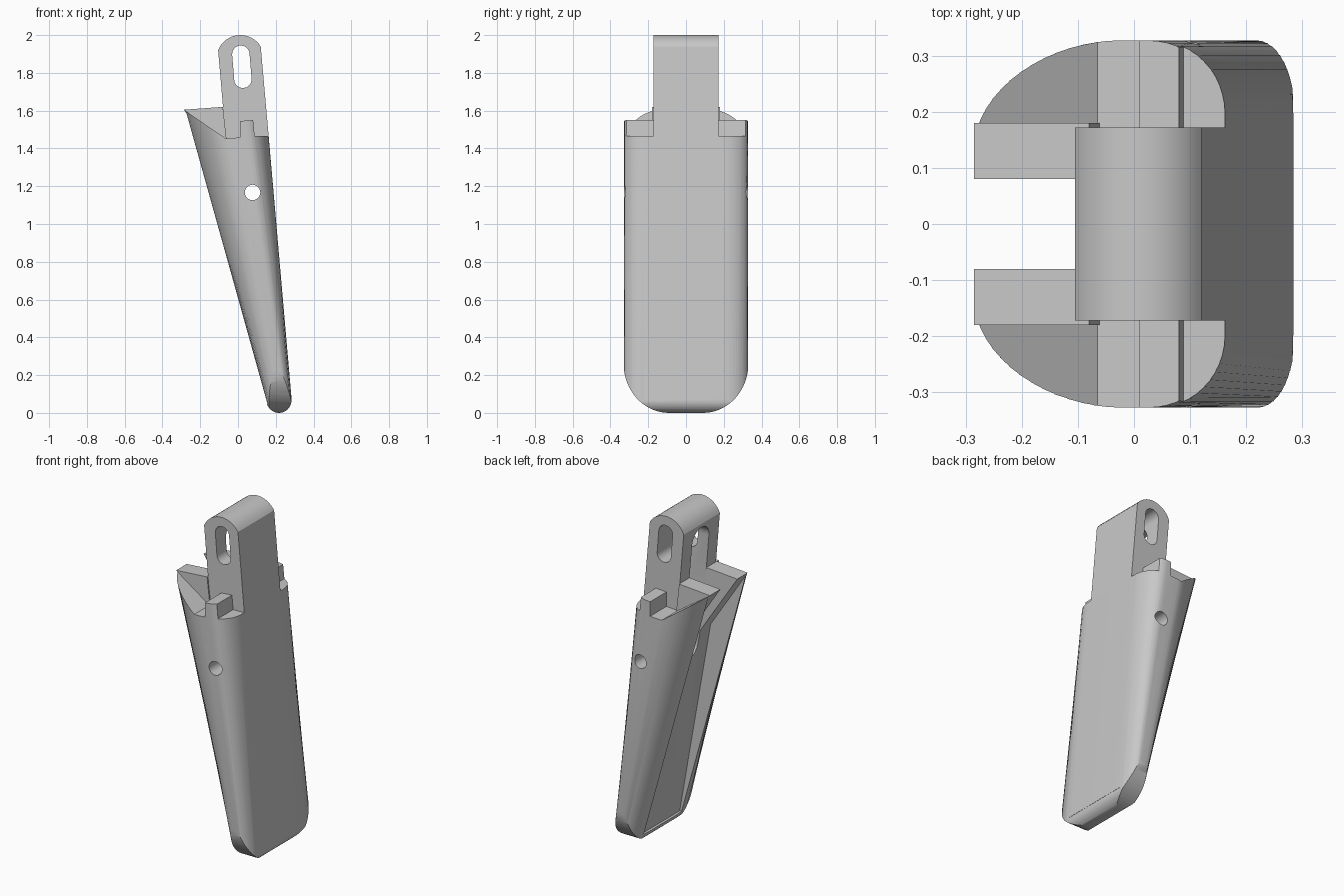
import bpy, bmesh
from math import sin, cos, radians

if "Cube" in bpy.data.objects:
    bpy.data.objects.remove(bpy.data.objects["Cube"], do_unlink=True)

grey = bpy.data.materials.new("plain grey")
grey.use_nodes = True
colour = (0.58, 0.58, 0.58, 1)
grey.diffuse_color = colour
grey.node_tree.nodes["Principled BSDF"].inputs["Base Color"].default_value = colour


def loft(name, lower, upper):
    """Closed solid between two matching rings of points."""
    bm = bmesh.new()
    a = [bm.verts.new(p) for p in lower]
    b = [bm.verts.new(p) for p in upper]
    n = len(a)
    bm.faces.new(a)
    bm.faces.new(b)
    for i in range(n):
        j = (i + 1) % n
        bm.faces.new((a[i], a[j], b[j], b[i]))
    bmesh.ops.recalc_face_normals(bm, faces=bm.faces)
    mesh = bpy.data.meshes.new(name)
    bm.to_mesh(mesh)
    bm.free()
    mesh.materials.append(grey)
    ob = bpy.data.objects.new(name, mesh)
    bpy.context.collection.objects.link(ob)
    return ob


def side_prism(name, pts, y0, y1):
    """Extrude an x-z outline along y."""
    return loft(name, [(x, y0, z) for x, z in pts], [(x, y1, z) for x, z in pts])


def arc(cx, cz, rx, rz, start, end, n=16):
    angles = [radians(start + (end - start) * i / n) for i in range(n + 1)]
    return [(cx + rx * cos(t), cz + rz * sin(t)) for t in angles]


def select(ob):
    bpy.ops.object.select_all(action='DESELECT')
    ob.select_set(True)
    bpy.context.view_layer.objects.active = ob


def cut(ob, cutter, operation='DIFFERENCE'):
    select(ob)
    mod = ob.modifiers.new("cut", 'BOOLEAN')
    mod.operation = operation
    mod.solver = 'EXACT'
    mod.object = cutter
    bpy.ops.object.modifier_apply(modifier=mod.name)
    bpy.data.objects.remove(cutter, do_unlink=True)


# Sloping left and right sides of the tapered shell
def left(z):
    return 0.153 - (z - 0.05) * 0.2826


def right(z):
    return 0.284 - (z - 0.07) * 0.0872


def section(z):
    lo, hi, w = left(z), right(z), 0.327
    t = hi - lo
    half = arc(hi - 0.3 * t, w - 0.13, 0.3 * t, 0.13, 0, 90, 12)
    half += arc(lo + 0.53 * t, w - 0.2, 0.53 * t, 0.2, 90, 180, 16)
    return [(x, y, z) for x, y in half + [(x, -y) for x, y in reversed(half)]]


def lug_gap():
    """Round-ended slot cutter, its floor parallel to the right side."""
    ring = arc(0, 1.15, 0.08, 0.08, 180, 360) + arc(0, 1.82, 0.08, 0.08, 0, 180)
    return loft("lug_gap", [(right(z) - 0.1, y, z) for y, z in ring],
                [(-0.6, y, z) for y, z in ring])


# Shell: tapered loft trimmed by its side and end outlines
shell = loft("tapered_shell", section(-0.1), section(1.7))
side = [(-0.35, 1.648), (-0.065, 1.453), (0.01, 1.458), (0.01, 1.545),
        (0.08, 1.55), (0.088, 1.465), (0.4, 1.47), (0.4, 0.08)]
side += arc(0.217, 0.066, 0.066, 0.066, 5, -164, 24) + [(-0.35, 0.2)]
cut(shell, side_prism("side_outline", side, -1, 1), 'INTERSECT')

end = arc(0.09, 0.26, 0.24, 0.26, 0, -90)
end = end + [(-y, z) for y, z in reversed(end)] + [(-0.33, 2), (0.33, 2)]
cut(shell, loft("end_outline", [(-1, y, z) for y, z in end],
                [(1, y, z) for y, z in end]), 'INTERSECT')

# Open channel along the back of the shell, lug gap and cross pin hole
channel = [(0.168, 0.05), (-0.038, 1.23), (-0.285, 1.604), (-0.6, 1.604), (-0.6, 0.05)]
cut(shell, side_prism("channel", channel, -0.18, 0.18))
cut(shell, lug_gap())
cut(shell, side_prism("pin_hole", arc(0.077, 1.167, 0.041, 0.041, 0, 345, 23), -1, 1))

# Neck: round-topped block, hollowed between its two lugs
neck_outline = [(-0.065, 1.453), (right(1.453), 1.453)]
neck_outline += arc(0.0125, 1.873, 0.127, 0.127, 32, 158)
neck = side_prism("neck", neck_outline, -0.172, 0.172)
cut(neck, lug_gap())
slot = arc(0.015, 1.899, 0.046, 0.046, 5, 185, 12) + arc(0.026, 1.766, 0.046, 0.046, 185, 365, 12)
cut(neck, side_prism("slot", slot, -1, 1))

# Pair of gussets bracing the neck lugs against the shell
gusset_outline = [(-0.285, 1.605), (-0.08, 1.62), (-0.06, 1.44), (-0.12, 1.45)]
parts = [shell, neck]
for label, s in (("left", 1), ("right", -1)):
    parts.append(side_prism(label + "_gusset", gusset_outline, s * 0.08, s * 0.18))

for ob in parts:
    select(ob)
    bpy.ops.object.shade_smooth_by_angle(angle=radians(30))
